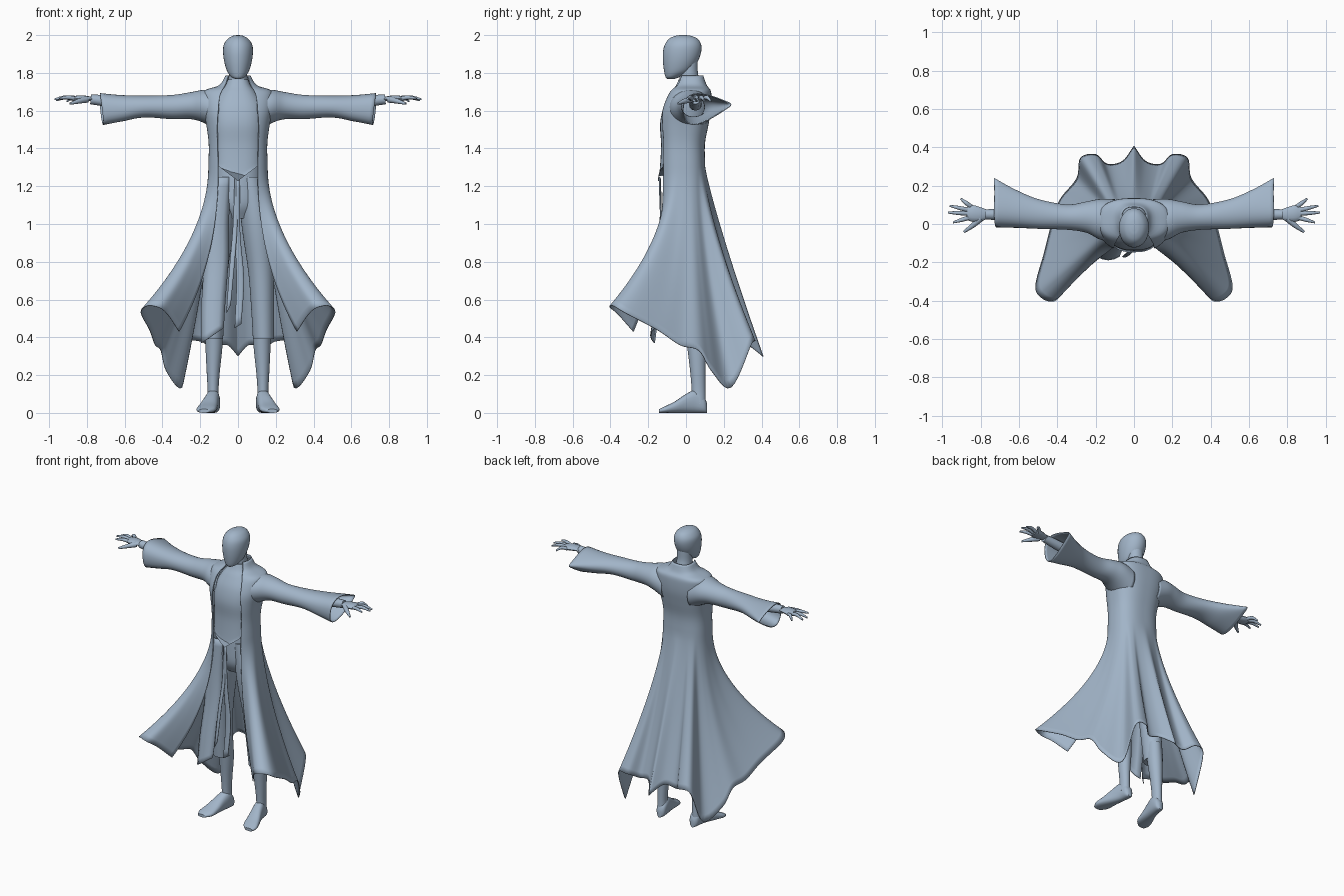
import bpy, bmesh, math
from mathutils import Vector

if "Cube" in bpy.data.objects:
    bpy.data.objects.remove(bpy.data.objects["Cube"])

mat = bpy.data.materials.new("pale blue grey")
mat.diffuse_color = (0.36, 0.46, 0.58, 1)
mat.use_nodes = True
mat.node_tree.nodes["Principled BSDF"].inputs["Base Color"].default_value = mat.diffuse_color


def smooth(rows, n):
    """Catmull-Rom resampling of a list of tuples, n steps per segment."""
    rows = [Vector(r) for r in rows]
    rows = [2 * rows[0] - rows[1]] + rows + [2 * rows[-1] - rows[-2]]
    out = []
    for i in range(1, len(rows) - 2):
        a, b, c, d = rows[i - 1:i + 3]
        for k in range(n):
            t = k / n
            out.append(0.5 * (2 * b + (c - a) * t + (2 * a - 5 * b + 4 * c - d) * t ** 2
                              + (3 * b - a - 3 * c + d) * t ** 3))
    return out + [rows[-2]]


def build(name, grids, closed=True, caps=True, mirror=False, thick=0.0):
    """Skin each grid (a list of point rings) into one smooth object."""
    bm = bmesh.new()
    for rings in grids:
        vs = [[bm.verts.new(p) for p in r] for r in rings]
        m = len(vs[0])
        for r0, r1 in zip(vs, vs[1:]):
            for j in range(m if closed else m - 1):
                k = (j + 1) % m
                bm.faces.new((r0[j], r0[k], r1[k], r1[j]))
        if closed and caps:
            bm.faces.new(vs[0])
            bm.faces.new(vs[-1])
    bmesh.ops.recalc_face_normals(bm, faces=bm.faces)
    me = bpy.data.meshes.new(name)
    bm.to_mesh(me)
    bm.free()
    ob = bpy.data.objects.new(name, me)
    bpy.context.collection.objects.link(ob)
    me.materials.append(mat)
    if mirror:
        ob.modifiers.new("mirror", 'MIRROR').merge_threshold = 0.002
    if thick:
        ob.modifiers.new("cloth", 'SOLIDIFY').thickness = thick
    bpy.ops.object.select_all(action='DESELECT')
    ob.select_set(True)
    bpy.context.view_layer.objects.active = ob
    bpy.ops.object.shade_smooth_by_angle(angle=math.radians(50))
    return ob


def spow(v, q):
    return math.copysign(abs(v) ** q, v)


def oval(z, rx, yf, yb, xc=0.0, q=1.0, n=32):
    """Horizontal ring given half width, front y and back y."""
    return [Vector((xc + rx * spow(math.sin(a), q),
                    (yf + yb) / 2 - (yb - yf) / 2 * spow(math.cos(a), q), z))
            for a in (2 * math.pi * i / n for i in range(n))]


def loft(sections, n=5, q=1.0):
    return [oval(*s, q=q) for s in smooth(sections, n)]


def tube(pts, n=4, flat=1.0):
    """Round tube through (x, y, z, r) points, flattened in z by 'flat'."""
    pts = smooth(pts, n)
    d = Vector(pts[-1][:3]) - Vector(pts[0][:3])
    side = d.cross(Vector((0, 0, 1))).normalized()
    up = side.cross(d).normalized()
    return [[Vector(p[:3]) + p[3] * (side * math.cos(a) + up * flat * math.sin(a))
             for a in (2 * math.pi * i / 12 for i in range(12))] for p in pts]


# head and neck
build("head", [loft([(1.768, .015, -.10, -.06), (1.78, .037, -.109, -.03), (1.81, .058, -.116, .025),
                     (1.86, .073, -.122, .062), (1.91, .079, -.122, .08), (1.95, .075, -.112, .08),
                     (1.98, .055, -.09, .062), (1.995, .03, -.06, .03), (2.0, .008, -.03, 0)])])
build("neck", [loft([(1.68, .065, -.05, .09), (1.75, .052, -.035, .075), (1.80, .048, -.035, .063),
                     (1.86, .048, -.03, .062)])])

# vest with pointed lower edge
vest = loft([(1.21, .135, -.148, .08), (1.30, .135, -.138, .085), (1.42, .135, -.132, .085),
             (1.53, .14, -.137, .10), (1.62, .135, -.118, .11), (1.69, .10, -.082, .10),
             (1.73, .07, -.055, .09), (1.765, .053, -.038, .075)], q=.8)
for ring in vest:
    for v in ring:
        v.z = max(v.z, 1.228 + 0.75 * abs(v.x) + .0001 * (ring[0].z - 1.2))
build("vest", [vest])

# hips and trousers
build("hips", [loft([(1.34, .12, -.105, .075), (1.2, .125, -.11, .085), (1.1, .125, -.105, .085),
                     (1.03, .09, -.07, .06)])])
build("trouser_leg", [loft([(1.25, .065, -.105, .08, .062), (1.0, .08, -.105, .085, .098),
                            (.75, .068, -.075, .08, .122), (.55, .06, -.055, .085, .13),
                            (.39, .056, -.04, .098, .135)])], mirror=True)
build("lower_leg", [loft([(.5, .045, -.015, .095, .125), (.36, .045, .005, .105, .127),
                          (.22, .035, .022, .103, .131), (.12, .029, .03, .103, .132),
                          (.05, .032, .03, .105, .132)])], mirror=True)

# bare feet, lofted from heel to toe: y, centre x, half width, height
foot = []
for y, xc, w, h in smooth([(.112, .127, .015, .05), (.095, .127, .031, .085), (.05, .132, .036, .12),
                           (0, .143, .04, .10), (-.06, .158, .048, .06), (-.11, .17, .05, .036),
                           (-.142, .18, .028, .02)], 4):
    foot.append([Vector((xc + w * spow(math.cos(a), .8), y, h / 2 + h / 2 * spow(math.sin(a), .8)))
                 for a in (2 * math.pi * i / 20 for i in range(20))])
build("foot", [foot], mirror=True)

# hand with forearm and spread fingers
hand = [tube([(.55, .05, 1.635, .035), (.68, .05, 1.65, .031), (.78, .05, 1.66, .026)]),
        tube([(.76, .05, 1.66, .022), (.80, .05, 1.664, .036), (.84, .055, 1.664, .043),
              (.872, .058, 1.662, .036)], flat=.4)]
for x0, y0, x1, y1, z1 in [(.85, .09, .905, .132, 1.65), (.86, .072, .962, .095, 1.655),
                           (.865, .055, .972, .06, 1.66), (.855, .035, .945, .008, 1.665)]:
    hand.append(tube([(x0, y0, 1.662, .012), ((x0 + x1) / 2, (y0 + y1) / 2, 1.67, .0105),
                      (x1, y1, z1, .005)]))
hand.append(tube([(.80, .03, 1.66, .018), (.845, -.01, 1.65, .013), (.888, -.042, 1.637, .006)]))
build("hand", hand, mirror=True)

# wide sleeves: x, front y, back y, bottom z, top z, taper to the rear point
sleeve = []
for x, yf, yb, zb, zt, k in smooth([(.10, -.10, .13, 1.49, 1.705, 0), (.18, -.08, .13, 1.535, 1.71, 0),
                                    (.25, -.045, .117, 1.555, 1.698, 0), (.35, -.03, .102, 1.555, 1.683, 0),
                                    (.5, -.025, .13, 1.558, 1.678, .2), (.62, -.02, .18, 1.53, 1.682, .5),
                                    (.73, -.018, .24, 1.505, 1.695, .8)], 5):
    ring = []
    for i in range(32):
        a = 2 * math.pi * i / 32
        back = (1 + math.cos(a)) / 2
        rz = (zt - zb) / 2 * (1 + .3 * k) * (1 - k * back)
        z = (zt + zb) / 2 + rz * spow(math.sin(a), 1 - .2 * k) + .04 * k * back
        ring.append(Vector((x - .03 * k * (zt - z) / .2 * (1 - back),
                            (yf + yb) / 2 + (yb - yf) / 2 * math.cos(a), z)))
    sleeve.append(ring)
build("sleeve", [sleeve], caps=False, mirror=True, thick=.005)

# long open coat: half outline of the hem from front edge round to centre back
hem = smooth([(.31, -.28, .43), (.37, -.36, .52), (.42, -.405, .56), (.485, -.385, .568),
              (.515, -.32, .53), (.47, -.15, .44), (.44, -.03, .36), (.41, .07, .33),
              (.38, .14, .22), (.30, .24, .135), (.28, .345, .36), (.20, .365, .38),
              (.14, .315, .35), (.06, .33, .36), (0, .41, .30)], 6)
N = len(hem)


def coat_row(z, rx, yf, yb, xe):
    """Half ring open at the front, starting at x = xe."""
    q = .78
    a0 = math.asin(min(1, xe / rx) ** (1 / q))
    row = []
    for j in range(N):
        a = a0 + (math.pi - a0) * j / (N - 1)
        row.append(Vector((rx * spow(math.sin(a), q) if j < N - 1 else 0,
                           (yf + yb) / 2 - (yb - yf) / 2 * spow(math.cos(a), q), z)))
    return row


coat = [coat_row(*s) for s in smooth([(1.785, .066, -.04, .092, .052), (1.735, .10, -.06, .11, .068),
                                      (1.708, .175, -.085, .13, .085), (1.67, .188, -.11, .135, .098),
                                      (1.60, .183, -.138, .132, .105), (1.52, .167, -.145, .118, .11),
                                      (1.42, .155, -.14, .10, .108), (1.30, .157, -.14, .102, .105)], 4)]
waist = coat[-1]
for i in range(1, 29):
    t = i / 28
    row = []
    for j, (w, h) in enumerate(zip(waist, hem)):
        e = t ** (2.3 - 1.15 * (j / (N - 1)) ** .7)
        row.append(Vector((w.x + (h.x - w.x) * e, w.y + (h.y - w.y) * e, w.z + (h.z - w.z) * t)))
    coat.append(row)
build("coat", [coat], closed=False, mirror=True, thick=.005)


# hanging cloth: centre x, y, z and half width down the length
def ribbon(name, pts, bend, slant):
    rows = smooth(pts, 5)
    grid = []
    for i, (x, y, z, w) in enumerate(rows):
        f = i / (len(rows) - 1)
        grid.append([Vector((x + w * s, y + bend * s * s, z + slant * s * f))
                     for s in (-1, -.5, 0, .5, 1)])
    build(name, [grid], closed=False, thick=.006)


ribbon("belt_tail", [(.0, -.145, 1.25, .01), (-.002, -.135, .95, .014), (.012, -.13, .7, .02),
                     (.0, -.14, .46, .018)], .003, .01)
ribbon("short_belt_tail", [(-.01, -.14, 1.24, .008), (-.015, -.14, 1.0, .012), (-.03, -.16, .8, .014),
                           (-.05, -.175, .55, .012)], .003, .02)
ribbon("front_panel", [(-.085, -.115, 1.25, .05), (-.11, -.122, 1.0, .062), (-.115, -.135, .8, .066),
                       (-.13, -.165, .58, .065), (-.135, -.19, .41, .06)], .02, .04)
